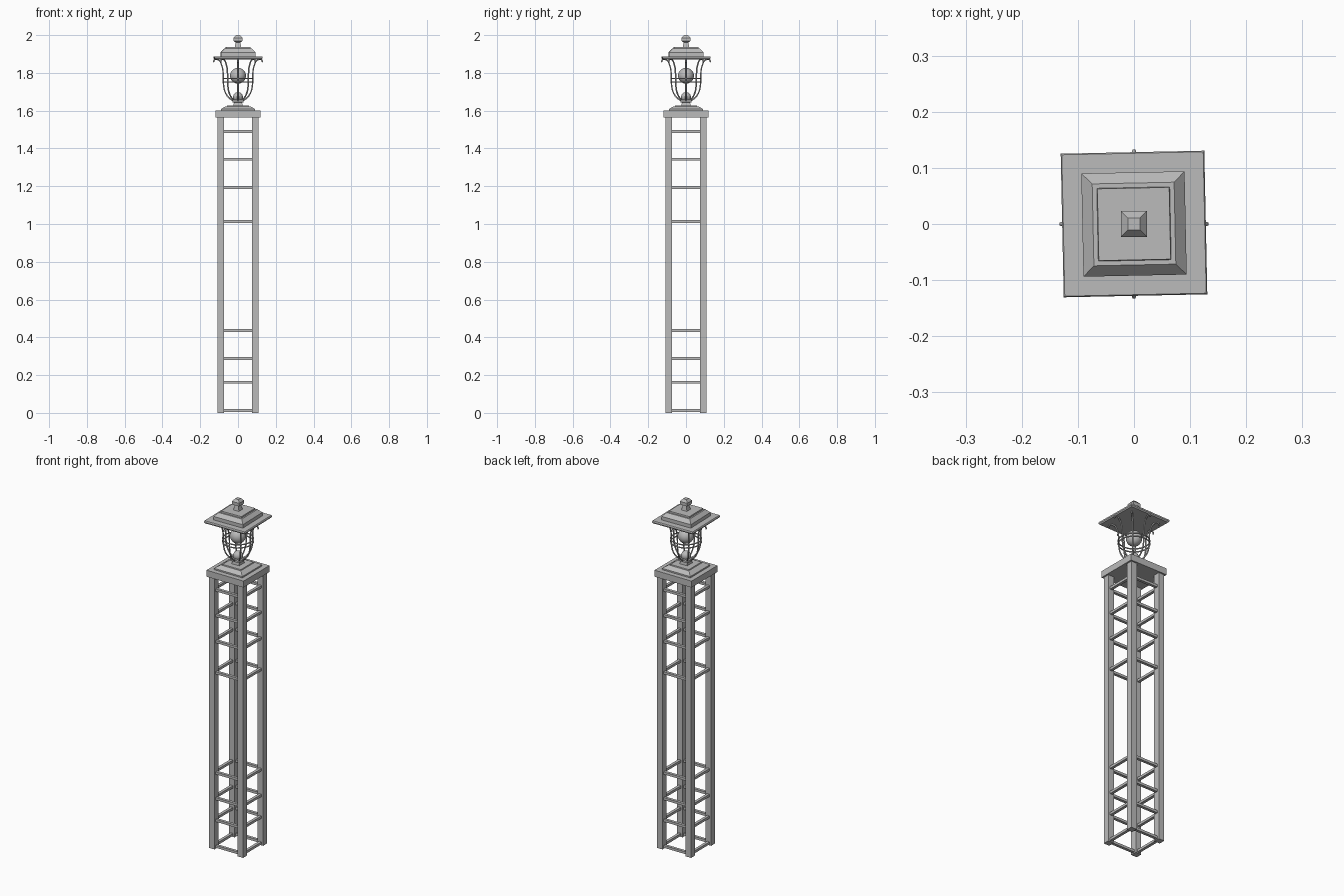
import bpy, bmesh, math
from mathutils import Matrix

cube = bpy.data.objects.get("Cube")
if cube:
    bpy.data.objects.remove(cube, do_unlink=True)

grey = bpy.data.materials.new("stone grey")
grey.use_nodes = True
COLOUR = (0.5, 0.5, 0.5, 1)
grey.diffuse_color = COLOUR
grey.node_tree.nodes["Principled BSDF"].inputs["Base Color"].default_value = COLOUR


def finish(name, bm):
    bmesh.ops.recalc_face_normals(bm, faces=bm.faces[:])
    mesh = bpy.data.meshes.new(name)
    bm.to_mesh(mesh)
    bm.free()
    mesh.materials.append(grey)
    obj = bpy.data.objects.new(name, mesh)
    bpy.context.collection.objects.link(obj)
    return obj


def square_stack(name, profile, turn=0):
    """Four-sided solid through (half width, height) pairs."""
    bm = bmesh.new()
    rings = [[bm.verts.new((sx * h, sy * h, z))
              for sx, sy in ((-1, -1), (1, -1), (1, 1), (-1, 1))] for h, z in profile]
    for low, high in zip(rings, rings[1:]):
        for i in range(4):
            j = (i + 1) % 4
            bm.faces.new((low[i], low[j], high[j], high[i]))
    bm.faces.new(rings[0])
    bm.faces.new(rings[-1])
    bm.transform(Matrix.Rotation(math.radians(turn), 4, 'Z'))
    return finish(name, bm)


def box(bm, centre, size):
    bmesh.ops.create_cube(bm, size=1, matrix=Matrix.Translation(centre) @ Matrix.Diagonal((*size, 1)))


def ball(name, radius, z):
    bm = bmesh.new()
    bmesh.ops.create_uvsphere(bm, u_segments=24, v_segments=14, radius=radius,
                              matrix=Matrix.Translation((0, 0, z)))
    for f in bm.faces:
        f.smooth = True
    return finish(name, bm)


def wire(name, paths, radius, cyclic=False):
    curve = bpy.data.curves.new(name, 'CURVE')
    curve.dimensions = '3D'
    curve.bevel_depth = radius
    curve.bevel_resolution = 1
    curve.resolution_u = 5
    curve.use_fill_caps = True
    for path in paths:
        spline = curve.splines.new('BEZIER')
        spline.bezier_points.add(len(path) - 1)
        for p, co in zip(spline.bezier_points, path):
            p.co = co
            p.handle_left_type = p.handle_right_type = 'AUTO'
        spline.use_cyclic_u = cyclic
    curve.materials.append(grey)
    obj = bpy.data.objects.new(name, curve)
    bpy.context.collection.objects.link(obj)
    return obj


# Corner posts
POST, OUTER, TOP = 0.036, 0.109, 1.565
mid = OUTER - POST / 2
bm = bmesh.new()
for sx in (-1, 1):
    for sy in (-1, 1):
        box(bm, (sx * mid, sy * mid, TOP / 2), (POST, POST, TOP))
finish("corner_posts", bm)

# Rungs on all four sides
bm = bmesh.new()
for z in (0.013, 0.163, 0.288, 0.436, 1.013, 1.193, 1.343, 1.49):
    for s in (-1, 1):
        box(bm, (0, s * mid, z), (2 * mid, 0.016, 0.014))
        box(bm, (s * mid, 0, z), (0.016, 2 * mid, 0.014))
finish("rungs", bm)

# Column cap, lantern base and socket
square_stack("column_cap", [(0.118, 1.563), (0.118, 1.6)])
square_stack("lantern_base", [(0.09, 1.6), (0.09, 1.608), (0.068, 1.622), (0.06, 1.622), (0.058, 1.627)])
square_stack("lantern_neck", [(0.025, 1.62), (0.022, 1.642), (0.03, 1.645), (0.03, 1.656), (0.02, 1.66)])

# Lamp bulb with its socket
ball("socket_ball", 0.026, 1.672)
ball("bulb", 0.042, 1.785)

# Cage of eight curved ribs with hooked tips
rib = [(0.130, 1.857), (0.123, 1.871), (0.103, 1.868), (0.086, 1.84), (0.078, 1.79),
       (0.077, 1.74), (0.064, 1.69), (0.038, 1.66), (0.018, 1.652)]
angles = [math.tau * i / 8 for i in range(8)]
wire("cage_ribs", [[(r * math.cos(a), r * math.sin(a), z) for r, z in rib] for a in angles], 0.004)
wire("cage_rings", [[(0.08 * math.cos(a), 0.08 * math.sin(a), z) for a in angles]
                    for z in (1.752, 1.77)], 0.0035, True)

# Roof and finial
square_stack("roof_plate", [(0.123, 1.872), (0.128, 1.878), (0.128, 1.885), (0.126, 1.888)], 1.2)
square_stack("roof_tier", [(0.092, 1.888), (0.092, 1.908), (0.073, 1.928), (0.065, 1.928), (0.064, 1.936)], 1.2)
square_stack("finial", [(0.018, 1.934), (0.012, 1.962), (0.023, 1.968), (0.023, 1.986), (0.011, 2.0)])
